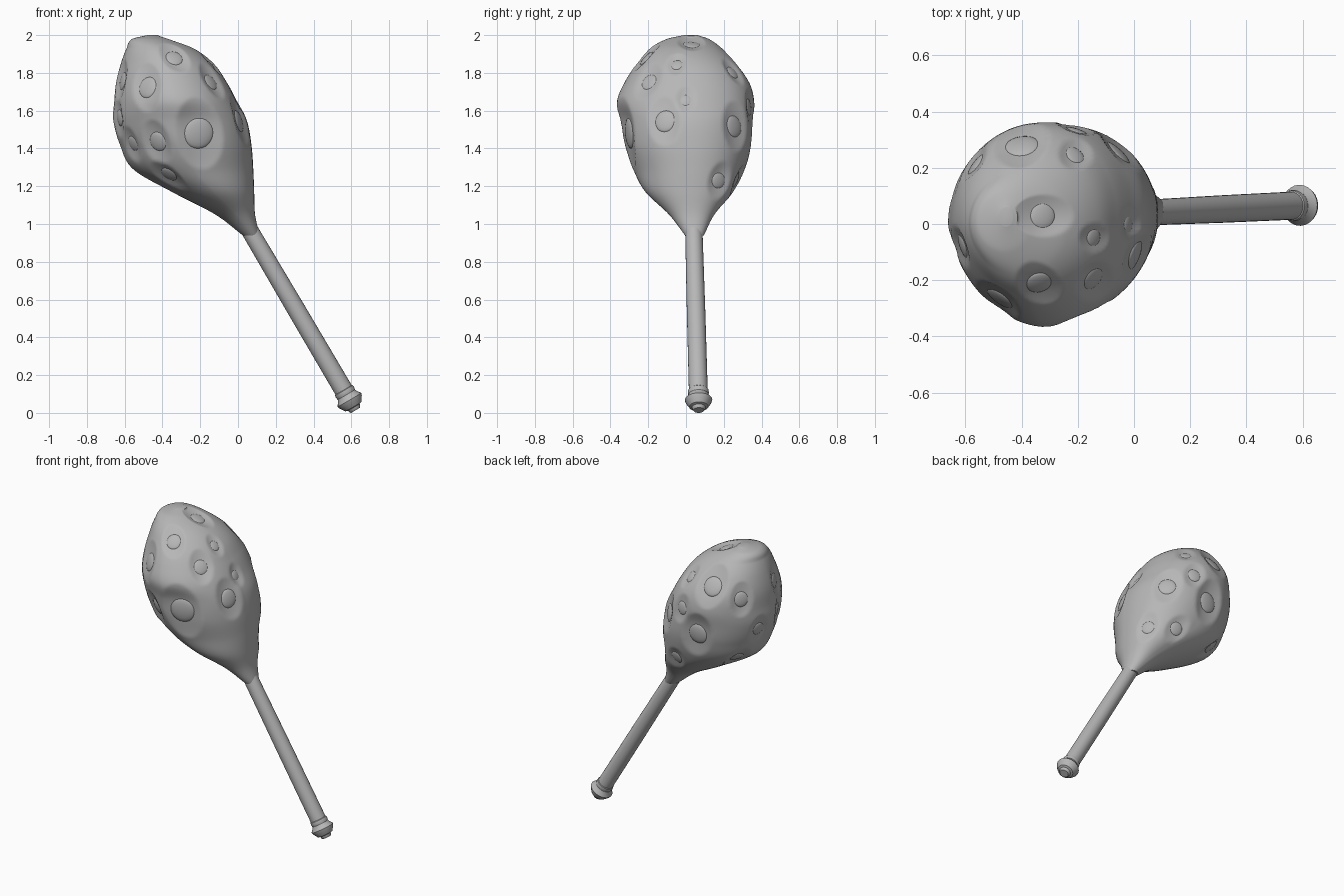
import bpy, bmesh, math
from mathutils import Vector

cube = bpy.data.objects.get("Cube")
if cube:
    bpy.data.objects.remove(cube)

grey = bpy.data.materials.new("worn grey")
grey.use_nodes = True
grey.diffuse_color = (0.47, 0.47, 0.47, 1)
grey.node_tree.nodes["Principled BSDF"].inputs["Base Color"].default_value = grey.diffuse_color


def finish(bm, name, angle=40):
    bmesh.ops.recalc_face_normals(bm, faces=bm.faces)
    mesh = bpy.data.meshes.new(name)
    bm.to_mesh(mesh)
    bm.free()
    mesh.materials.append(grey)
    obj = bpy.data.objects.new(name, mesh)
    bpy.context.collection.objects.link(obj)
    bpy.ops.object.select_all(action='DESELECT')
    obj.select_set(True)
    bpy.context.view_layer.objects.active = obj
    bpy.ops.object.shade_smooth_by_angle(angle=math.radians(angle))


def loft(rings):
    """Skin a list of equal point rings and cap both ends."""
    bm = bmesh.new()
    rows = [[bm.verts.new(p) for p in ring] for ring in rings]
    n = len(rows[0])
    for a, b in zip(rows, rows[1:]):
        for i in range(n):
            j = (i + 1) % n
            bm.faces.new((a[i], a[j], b[j], b[i]))
    bm.faces.new(rows[0])
    bm.faces.new(rows[-1])
    return bm


# Head outline: height, x range, y range
OUTLINE = [
    (0.94, 0.025, 0.115, -0.005, 0.095), (1.05, -0.12, 0.09, -0.09, 0.15),
    (1.17, -0.35, 0.085, -0.215, 0.25), (1.29, -0.555, 0.08, -0.28, 0.31),
    (1.42, -0.625, 0.07, -0.33, 0.345), (1.55, -0.66, 0.045, -0.35, 0.355),
    (1.65, -0.655, -0.005, -0.365, 0.36), (1.75, -0.645, -0.06, -0.325, 0.335),
    (1.85, -0.62, -0.13, -0.26, 0.27), (1.93, -0.59, -0.235, -0.19, 0.19),
    (1.98, -0.56, -0.36, -0.1, 0.12), (2.0, -0.48, -0.43, -0.01, 0.06)]


def section(z):
    """Smoothly interpolated x and y range of the head at a height."""
    k = max(i for i in range(len(OUTLINE) - 1) if OUTLINE[i][0] <= z + 1e-6)
    p = [OUTLINE[min(max(k + d, 0), len(OUTLINE) - 1)] for d in (-1, 0, 1, 2)]
    h = p[2][0] - p[1][0]
    t = (z - p[1][0]) / h
    out = []
    for c in range(1, 5):
        m1 = (p[2][c] - p[0][c]) / (p[2][0] - p[0][0]) * h
        m2 = (p[3][c] - p[1][c]) / (p[3][0] - p[1][0]) * h
        a, b = p[1][c], p[2][c]
        out.append(a + m1 * t + (3 * (b - a) - 2 * m1 - m2) * t * t
                   + (2 * (a - b) + m1 + m2) * t ** 3)
    return out


def surface(az, z):
    """Oval section, slightly skewed towards the back left."""
    x0, x1, y0, y1 = section(z)
    skew = 0.014 * max(0, math.sin(2 * az)) * math.sin(math.pi * (z - 0.94) / 1.06)
    return Vector(((x0 + x1) / 2 + (x1 - x0) / 2 * math.cos(az) + skew,
                   (y0 + y1) / 2 + (y1 - y0) / 2 * math.sin(az) + skew, z))


def frame(az, z):
    """Point, outward normal and upward tangent on the head."""
    e = 0.01
    p = surface(az, z)
    side = surface(az + e, z) - surface(az - e, z)
    up = (surface(az, min(z + e, 2.0)) - surface(az, z - e)).normalized()
    return p, side.cross(up).normalized(), up


# Studs: angle around the head, height, radius
STUDS = [(-75, 1.48, .085), (-75, 1.89, .05), (-120, 1.73, .06), (-118, 1.43, .055),
         (-127, 1.25, .05), (-40, 1.76, .05), (-20, 1.55, .06), (0, 1.66, .035),
         (-12, 1.85, .035), (46, 1.52, .06), (35, 1.23, .045), (55, 1.81, .04),
         (70, 1.62, .045), (98, 1.81, .065), (140, 1.73, .05), (95, 1.47, .07),
         (75, 1.23, .045), (162, 1.5, .045), (196, 1.56, .045), (197, 1.76, .05),
         (210, 1.42, .045), (150, 1.28, .05), (10, 1.965, .05)]
DEPTH = 0.4
dents = [(*frame(math.radians(a), z), r) for a, z, r in STUDS]


def dented(p, n):
    """Push a point inward inside the hollow around each stud."""
    depth = 0
    for c, normal, up, r in dents:
        if n.dot(normal) < 0.2:
            continue
        d = p - c
        along = d.dot(up)
        across = (d - up * along - normal * d.dot(normal)).length
        q = (along / (2.3 * r)) ** 2 + (across / (1.5 * r)) ** 2
        if q < 1:
            depth = max(depth, DEPTH * r * (1 - q))
    return p - n * depth


# Lumpy head
STEPS, SIDES = 120, 144
rings = []
for i in range(STEPS + 1):
    z = 0.94 + 1.06 * math.sin(i / STEPS * math.pi / 2)
    ring = []
    for j in range(SIDES):
        p, n, up = frame(j * math.tau / SIDES, max(z, 0.951))
        p = surface(j * math.tau / SIDES, z)
        ring.append(dented(p, n) if 1.0 < z < 1.995 else p)
    rings.append(ring)
finish(loft(rings), "head")

# Shallow domed studs in the hollows
bm = bmesh.new()
for c, normal, up, r in dents:
    rot = normal.to_track_quat('Z', 'Y').to_matrix()
    made = bmesh.ops.create_uvsphere(bm, u_segments=24, v_segments=10, radius=r)
    for v in made["verts"]:
        v.co.z *= 0.25
        v.co = rot @ v.co + c - normal * (DEPTH + 0.04) * r
finish(bm, "studs", 60)


# Handle and pommel, turned on the slanted shaft axis
def turned(profile, name, sides=24):
    base = Vector((0.622, 0.068, 0.014))
    axis = Vector((-0.588, -0.028, 1)).normalized()
    rot = axis.to_track_quat('Z', 'Y').to_matrix()
    rings = [[base + rot @ Vector((r * math.cos(k * math.tau / sides),
                                   r * math.sin(k * math.tau / sides), t))
              for k in range(sides)] for r, t in profile]
    finish(loft(rings), name, 30)


turned([(.05, .1), (.049, .6), (.046, 1.1)], "handle")
turned([(.028, 0), (.034, .008), (.036, .018), (.05, .022), (.068, .05), (.073, .064),
        (.058, .084), (.053, .096), (.056, .108), (.054, .122), (.049, .126)], "pommel")
